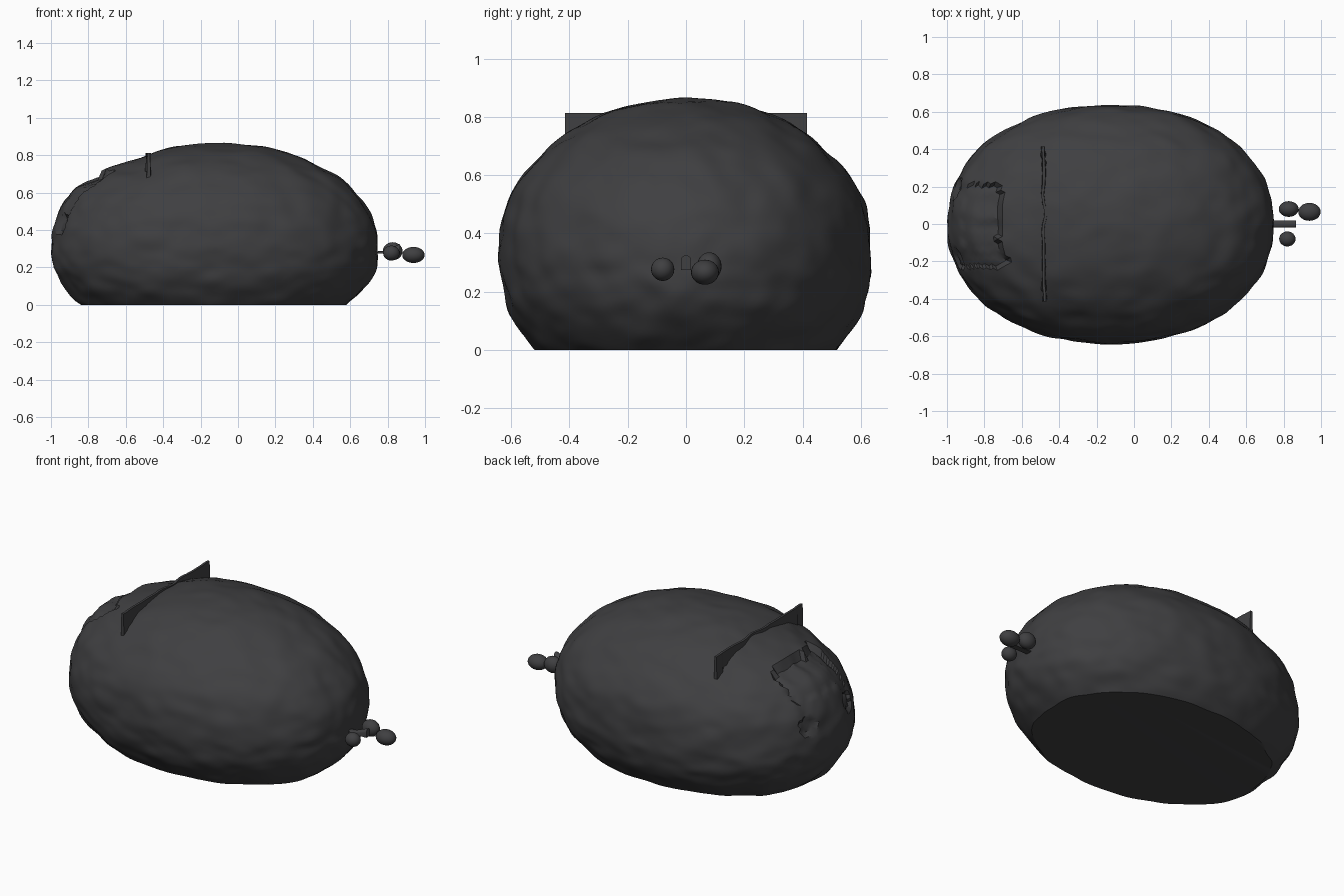
import bpy, bmesh, math, random
from mathutils import Vector, noise

if "Cube" in bpy.data.objects:
    bpy.data.objects.remove(bpy.data.objects["Cube"])

random.seed(4)
mat = bpy.data.materials.new("dark_grey")
mat.diffuse_color = (0.05, 0.05, 0.053, 1)
mat.use_nodes = True
mat.node_tree.nodes["Principled BSDF"].inputs["Base Color"].default_value = mat.diffuse_color


def bump(t, centre, width):
    return math.exp(-((t - centre) / width) ** 2)


def finish(bm, name, angle=35):
    bmesh.ops.recalc_face_normals(bm, faces=bm.faces)
    me = bpy.data.meshes.new(name)
    bm.to_mesh(me)
    bm.free()
    ob = bpy.data.objects.new(name, me)
    bpy.context.collection.objects.link(ob)
    me.materials.append(mat)
    bpy.ops.object.select_all(action='DESELECT')
    ob.select_set(True)
    bpy.context.view_layer.objects.active = ob
    bpy.ops.object.shade_smooth_by_angle(angle=math.radians(angle))
    return ob


# Lumpy egg-shaped body, cut flat at the ground
C = Vector((-0.125, 0, 0.3))
bm = bmesh.new()
bmesh.ops.create_icosphere(bm, subdivisions=6, radius=1)
for v in bm.verts:
    d = v.co.copy()
    k = sum(abs(c) ** 2.12 for c in d) ** (-1 / 2.12)
    k *= 1 + 0.016 * noise.noise(d * 4.5) + 0.009 * noise.noise(d * 8 + Vector((5, 2, 1)))
    up = 0.563 if d.z > 0 else 0.485
    p = C + Vector((d.x * 0.874 * k, d.y * 0.637 * k, d.z * up * k))
    p.y *= 1 + 0.02 * bump(p.z, 0.53, 0.12)
    if p.x < -0.3 and p.z > 0.45:
        # brow bulge, and lower crown in front of the crest
        p.z += 0.03 * bump(p.x, -0.87, 0.06) * bump(p.y, 0, 0.25)
        p.z -= 0.026 * bump(p.x, -0.54, 0.11) * bump(p.y, 0, 0.45)
        # broken hollow behind the brow, torn into lengthwise strips
        front = -0.92 + 0.04 * noise.noise(Vector((p.y * 14, 2, 0)))
        back = -0.71 + 0.06 * noise.noise(Vector((p.y * 18, 7, 0)))
        if front < p.x < back and -0.23 < p.y < 0.21:
            strip = noise.noise(Vector((math.floor(p.y * 38) * 1.7, 0.3, 0)))
            deep = 0.3 + 0.7 * (p.x - front) / (back - front)
            p.z -= (0.04 + 0.02 * strip) * deep
    # eye sockets
    for s in (-1, 1):
        r = (p - Vector((-0.945, s * 0.19, 0.43))).length
        if r < 0.05:
            p.x += 0.018 + 0.012 * noise.noise(p * 60)
    v.co = p
res = bmesh.ops.bisect_plane(bm, geom=bm.verts[:] + bm.edges[:] + bm.faces[:],
                             plane_co=(0, 0, 0), plane_no=(0, 0, -1), clear_outer=True)
rim = [e for e in res['geom_cut'] if isinstance(e, bmesh.types.BMEdge)]
bmesh.ops.contextual_create(bm, geom=rim)
finish(bm, "body")

# Thin crest plate with a wavering, ragged course across the back of the head
bm = bmesh.new()
n = 36
rows = []
for i in range(n + 1):
    y = -0.415 + 0.83 * i / n
    x = -0.482 + 0.014 * noise.noise(Vector((y * 9, 1, 4)))
    f = random.uniform(0, 0.012)
    b = 0.67 + random.uniform(0, 0.02)
    rows.append([bm.verts.new(c) for c in (
        (x - 0.008 - f, y, b), (x + 0.008 + f, y, b), (x + 0.007, y, 0.813), (x - 0.007, y, 0.813))])
for a, b in zip(rows, rows[1:]):
    for k in range(4):
        bm.faces.new((a[k], a[(k + 1) % 4], b[(k + 1) % 4], b[k]))
bm.faces.new(rows[0])
bm.faces.new(rows[-1])
finish(bm, "crest_plate", 20)

# Tail stub with an arched section, low at the body and taller at the tip
bm = bmesh.new()
ends = []
for x, h in ((0.73, 0.2), (0.78, 0.3), (0.865, 1.0)):
    prof = [(-0.018, 0.0), (0.018, 0.0)] + [
        (0.018 * math.cos(math.pi * i / 8), 0.032 + 0.018 * math.sin(math.pi * i / 8)) for i in range(9)]
    ends.append([bm.verts.new((x, y, 0.275 + z * h)) for y, z in prof])
for a, b in zip(ends, ends[1:]):
    for k in range(len(a)):
        m = (k + 1) % len(a)
        bm.faces.new((a[k], a[m], b[m], b[k]))
bm.faces.new(ends[0])
bm.faces.new(ends[-1])
finish(bm, "tail_stub")

# Loose pellets around the tail
for i, (loc, size) in enumerate([
        ((0.827, 0.08, 0.287), (0.053, 0.042, 0.048)),
        ((0.938, 0.065, 0.267), (0.060, 0.048, 0.043)),
        ((0.820, -0.08, 0.277), (0.044, 0.040, 0.040))]):
    bm = bmesh.new()
    bmesh.ops.create_uvsphere(bm, u_segments=24, v_segments=14, radius=1)
    for v in bm.verts:
        v.co = Vector(loc) + Vector(c * s for c, s in zip(v.co, size))
    finish(bm, "tail_pellet_%d" % (i + 1), 60)
